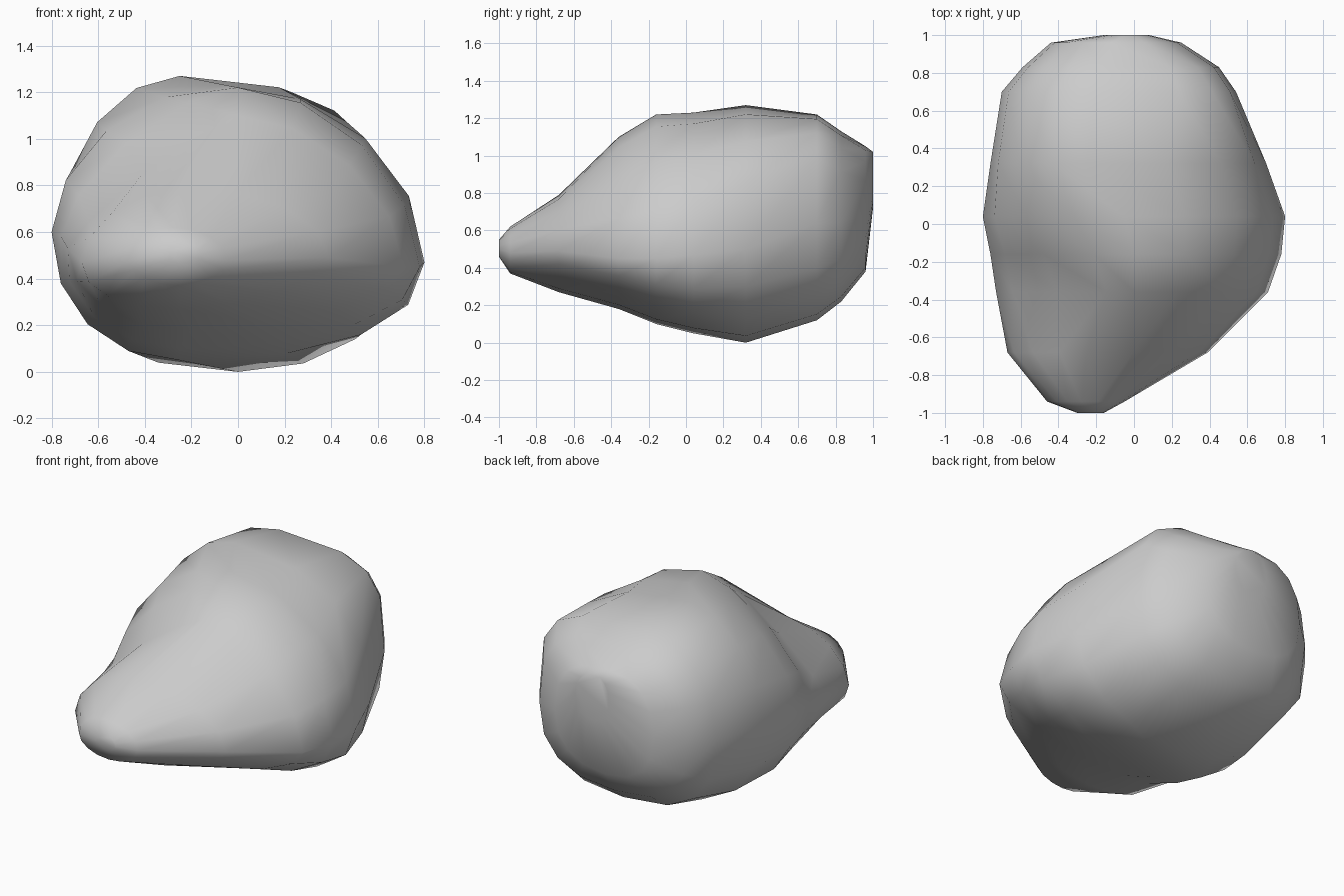
import bpy
import bmesh
from math import cos, sin, tau

default_cube = bpy.data.objects.get("Cube")
if default_cube:
    bpy.data.objects.remove(default_cube, do_unlink=True)

SIDES = 16

# Cross-sections from the low nose to the blunt back:
# y, x min, x max, z bottom, z top, x of crest, x of keel, z of -x flank, z of +x flank,
# then roundness of each quarter: top +x, top -x, bottom -x, bottom +x
SECTIONS = (
    (-1.0, -.3, -.16, .46, .55, -.22, -.22, .5, .5, 2, 2, 2, 2),
    (-.94, -.46, -.05, .37, .62, -.28, -.25, .48, .48, 2, 2, 2, 2),
    (-.68, -.67, .39, .27, .79, -.25, -.25, .47, .49, 2, 1.8, 2.2, 1.7),
    (-.36, -.73, .71, .18, 1.1, 0, -.2, .53, .45, 1.75, 1.2, 2.1, 1.8),
    (-.16, -.76, .78, .1, 1.22, 0, -.25, .58, .45, 1.8, 1.5, 2.1, 2.1),
    (.04, -.8, .8, .05, 1.23, -.05, -.25, .6, .47, 1.95, 1.85, 2.1, 2.3),
    (.32, -.76, .7, 0, 1.27, -.25, 0, .62, .5, 2.4, 1.9, 2.4, 2.1),
    (.7, -.7, .54, .12, 1.22, -.2, -.05, .65, .64, 3.7, 2.1, 2.6, 2.5),
    (.83, -.59, .45, .22, 1.13, -.15, -.08, .67, .64, 3.4, 2.3, 2.7, 2.5),
    (.96, -.44, .25, .38, 1.05, -.12, -.1, .7, .7, 2.6, 2.4, 2.4, 2.3),
    (1.0, -.16, .08, .72, 1.02, -.05, -.05, .87, .87, 2, 2, 2, 2),
)


def section_points(y, x_min, x_max, z_min, z_max, crest, keel, flank_l, flank_r, *roundness):
    """One lopsided rounded ring made of four superellipse quarters."""
    for i in range(SIDES):
        c, s = cos(tau * i / SIDES), sin(tau * i / SIDES)
        p = 2 / roundness[i * 4 // SIDES]
        mid_x = crest if s >= 0 else keel
        mid_z = flank_r if c >= 0 else flank_l
        x = mid_x + abs(c) ** p * ((x_max if c >= 0 else x_min) - mid_x)
        z = mid_z + abs(s) ** p * ((z_max if s >= 0 else z_min) - mid_z)
        yield x, y, z


# Stone body: loft the rings and close both ends
bm = bmesh.new()
rings = [[bm.verts.new(p) for p in section_points(*s)] for s in SECTIONS]
for a, b in zip(rings, rings[1:]):
    for i in range(SIDES):
        j = (i + 1) % SIDES
        bm.faces.new((a[i], a[j], b[j], b[i]))
for end in (rings[0], rings[-1]):
    bm.faces.new(end)
bmesh.ops.recalc_face_normals(bm, faces=bm.faces)
for face in bm.faces:
    face.smooth = True

mesh = bpy.data.meshes.new("boulder")
bm.to_mesh(mesh)
bm.free()
boulder = bpy.data.objects.new("boulder", mesh)
bpy.context.collection.objects.link(boulder)

# Plain grey stone
stone = bpy.data.materials.new("stone_grey")
stone.use_nodes = True
grey = (.6, .6, .6, 1)
stone.diffuse_color = grey
stone.node_tree.nodes["Principled BSDF"].inputs["Base Color"].default_value = grey
mesh.materials.append(stone)
